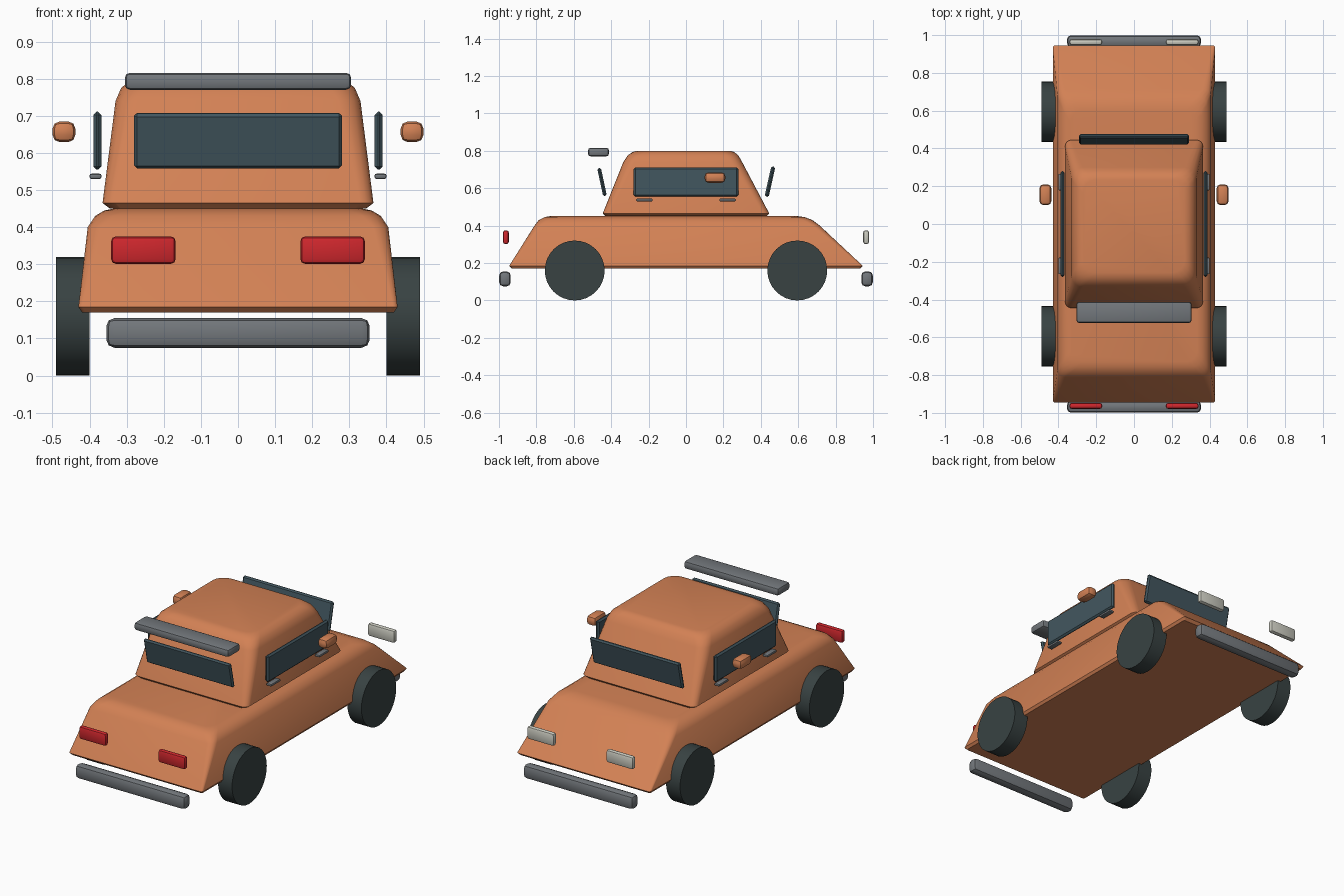
import bpy
import bmesh
from math import cos, sin, pi, radians
from mathutils import Matrix

cube = bpy.data.objects.get("Cube")
if cube:
    bpy.data.objects.remove(cube, do_unlink=True)


def make_material(name, rgb):
    mat = bpy.data.materials.new(name)
    mat.use_nodes = True
    color = (*rgb, 1)
    mat.diffuse_color = color
    mat.node_tree.nodes["Principled BSDF"].inputs["Base Color"].default_value = color
    return mat


orange = make_material("orange paint", (0.65, 0.22, 0.09))
glass = make_material("dark glass", (0.055, 0.095, 0.115))
rubber = make_material("tyre rubber", (0.04, 0.055, 0.055))
metal = make_material("grey metal", (0.17, 0.185, 0.2))
red = make_material("red lamp", (0.62, 0.02, 0.026))
white = make_material("white lamp", (0.6, 0.6, 0.53))


def finish(bm, name, mat, angle=40):
    bmesh.ops.recalc_face_normals(bm, faces=bm.faces)
    mesh = bpy.data.meshes.new(name)
    bm.to_mesh(mesh)
    bm.free()
    mesh.materials.append(mat)
    obj = bpy.data.objects.new(name, mesh)
    bpy.context.collection.objects.link(obj)
    bpy.ops.object.select_all(action="DESELECT")
    obj.select_set(True)
    bpy.context.view_layer.objects.active = obj
    bpy.ops.object.shade_smooth_by_angle(angle=radians(angle))
    return obj


def loft(name, sections, mat, steps=5):
    """Stack rounded rectangles given as (z, front, back, half width, corner radius)."""
    bm = bmesh.new()
    rings = []
    for z, front, back, half, r in sections:
        corners = ((half - r, back - r), (r - half, back - r),
                   (r - half, front + r), (half - r, front + r))
        ring = []
        for i, (cx, cy) in enumerate(corners):
            for s in range(steps):
                a = pi / 2 * (i + s / (steps - 1))
                ring.append(bm.verts.new((cx + r * cos(a), cy + r * sin(a), z)))
        rings.append(ring)
    for low, high in zip(rings, rings[1:]):
        for i in range(len(low)):
            j = (i + 1) % len(low)
            bm.faces.new((low[i], low[j], high[j], high[i]))
    bm.faces.new(rings[0])
    bm.faces.new(rings[-1])
    return finish(bm, name, mat)


def block(name, center, size, bevel, mat, tilt=0, segments=2):
    """Bevelled box, optionally tilted about x."""
    bm = bmesh.new()
    bmesh.ops.create_cube(bm, size=1)
    bmesh.ops.scale(bm, vec=size, verts=bm.verts)
    bmesh.ops.bevel(bm, geom=bm.edges[:], offset=bevel, segments=segments,
                    profile=0.5, affect="EDGES")
    bmesh.ops.transform(bm, verts=bm.verts,
                        matrix=Matrix.Translation(center) @ Matrix.Rotation(tilt, 4, "X"))
    return finish(bm, name, mat, 30)


def wheel(name, center, radius, width):
    bm = bmesh.new()
    bmesh.ops.create_cone(bm, cap_ends=True, segments=32, radius1=radius,
                          radius2=radius, depth=width)
    bmesh.ops.transform(bm, verts=bm.verts,
                        matrix=Matrix.Translation(center) @ Matrix.Rotation(pi / 2, 4, "Y"))
    return finish(bm, name, rubber)


# Body shell and cabin
loft("body", [
    (0.17, -0.93, 0.93, 0.42, 0.01),
    (0.185, -0.945, 0.945, 0.43, 0.012),
    (0.40, -0.81, 0.715, 0.405, 0.04),
    (0.43, -0.787, 0.675, 0.385, 0.05),
    (0.445, -0.757, 0.635, 0.36, 0.06),
    (0.45, -0.73, 0.60, 0.335, 0.06),
], orange)
loft("cabin", [
    (0.45, -0.43, 0.43, 0.345, 0.03),
    (0.465, -0.445, 0.445, 0.365, 0.035),
    (0.74, -0.335, 0.30, 0.33, 0.06),
    (0.775, -0.312, 0.28, 0.315, 0.065),
    (0.794, -0.285, 0.257, 0.292, 0.07),
    (0.80, -0.258, 0.235, 0.27, 0.07),
], orange)

# Windscreen, rear window and front roof bar
block("front_window", (0, -0.449, 0.633), (0.56, 0.02, 0.152), 0.008, glass, 0.21, 1)
block("rear_window", (0, 0.449, 0.635), (0.58, 0.022, 0.165), 0.008, glass, -0.22, 1)
block("roof_bar", (0, -0.468, 0.793), (0.61, 0.112, 0.046), 0.014, metal)

# Bumpers and lamps at each end
for end, y, lamp in (("front", -1, red), ("rear", 1, white)):
    block(end + "_bumper", (0, 0.968 * y, 0.115), (0.71, 0.062, 0.08), 0.022, metal)
    for side, x in (("left", 1), ("right", -1)):
        block(f"{end}_{side}_lamp", (0.255 * x, 0.963 * y, 0.338),
              (0.174, 0.032, 0.074), 0.013, lamp)
        wheel(f"{end}_{side}_wheel", (0.445 * x, 0.595 * y, 0.16), 0.16, 0.09)
        block(f"{end}_{side}_handle", (0.384 * x, 0.222 * y, 0.537),
              (0.032, 0.088, 0.014), 0.005, metal)

# Side windows and mirrors
for side, x in (("left", 1), ("right", -1)):
    block(side + "_side_window", (0.379 * x, 0, 0.633), (0.022, 0.56, 0.156), 0.009, glass, 0, 1)
    block(side + "_mirror", (0.469 * x, 0.155, 0.657), (0.062, 0.11, 0.056), 0.02, orange)
